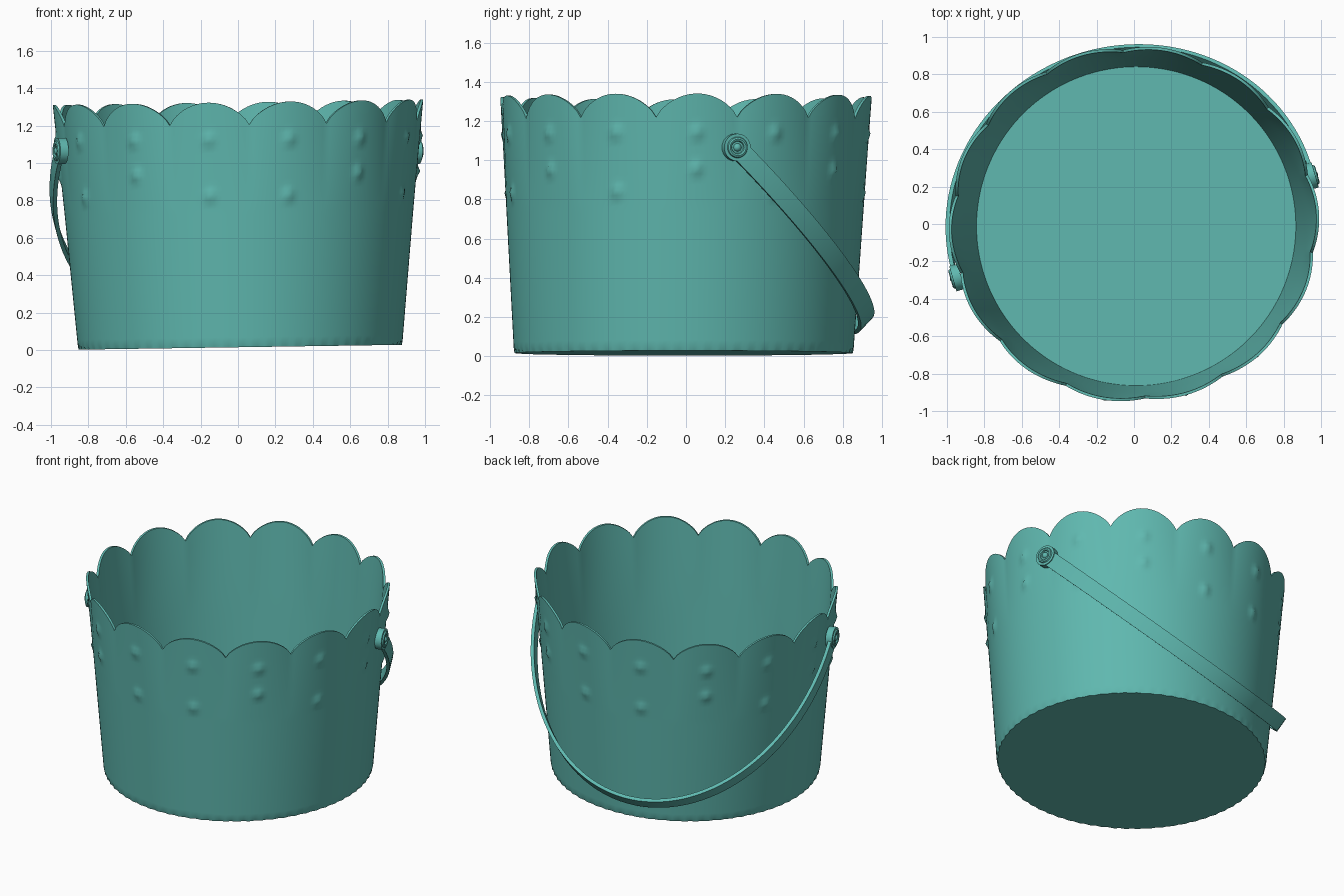
import bpy, bmesh
from math import sin, cos, pi, radians, hypot
from mathutils import Vector

cube = bpy.data.objects.get("Cube")
if cube:
    bpy.data.objects.remove(cube, do_unlink=True)

teal = bpy.data.materials.new("teal")
teal.use_nodes = True
TEAL = (0.115, 0.48, 0.43, 1)
teal.diffuse_color = TEAL
teal.node_tree.nodes["Principled BSDF"].inputs["Base Color"].default_value = TEAL

SCALLOPS, PER = 14, 20          # petals on the rim, columns per petal
COLS, ROWS = SCALLOPS * PER, 48
PHASE = radians(3.5)            # angle of the first notch, from the front
STEP = 2 * pi / SCALLOPS
WALL = 0.015
LOW_BUMP = "HLHLLHL"            # heights of the lower row of bumps


def finish(obj, angle=35):
    obj.data.materials.clear()
    obj.data.materials.append(teal)
    bpy.ops.object.select_all(action="DESELECT")
    obj.select_set(True)
    bpy.context.view_layer.objects.active = obj
    bpy.ops.object.shade_smooth_by_angle(angle=radians(angle))


def from_bmesh(name, bm, angle=35):
    bmesh.ops.recalc_face_normals(bm, faces=bm.faces)
    mesh = bpy.data.meshes.new(name)
    bm.to_mesh(mesh)
    bm.free()
    obj = bpy.data.objects.new(name, mesh)
    bpy.context.collection.objects.link(obj)
    finish(obj, angle)
    return obj


def bridge(bm, rings):
    for a, b in zip(rings, rings[1:]):
        n = len(a)
        for i in range(n):
            bm.faces.new((a[i], a[(i + 1) % n], b[(i + 1) % n], b[i]))


# Bucket: tapered shell with a scalloped rim and small raised bumps
def bump_height(col, z):
    petal, k = divmod(col, PER)
    across = (k / PER - 0.5) * STEP * 0.95
    low = 0.94 if LOW_BUMP[(petal + 4) % 7] == "H" else 0.825
    near = min(hypot(across, z - 1.125), hypot(across, z - low))
    return 0.022 * max(0, 1 - near / 0.05) ** 1.5


def wall_point(col, s, inner):
    theta = PHASE + col * STEP / PER
    p = 2 * (col % PER) / PER - 1
    arch = max(0, 1 - p * p)
    top = 1.205 + 0.12 * arch ** 0.8
    z = (0.04 if inner else 0.015) * (1 - s) + top * s
    f = z / 1.32
    ripple = 0.014 * (arch - 0.6) * max(0, (z - 0.75) / 0.57)
    grow = ripple - (WALL if inner else bump_height(col, z))
    if not inner:
        grow = ripple + bump_height(col, z)
        if s == 0:
            grow += 0.004 * cos(col * pi / 2) - 0.006
    rx = 0.865 + 0.12 * f + grow
    ry = 0.865 + 0.082 * f + grow
    x = rx * sin(theta) + 0.012 * (1 - f)
    y = -ry * cos(theta) - 0.012 * (1 - f)
    return x, y, z + 0.015 * x


bm = bmesh.new()
levels = [(r / ROWS, False) for r in range(ROWS + 1)]
levels += [(r / 12, True) for r in range(12, -1, -1)]
rings = [[bm.verts.new(wall_point(c, s, inner)) for c in range(COLS)]
         for s, inner in levels]
bridge(bm, rings)
bm.faces.new(rings[0])
bm.faces.new(rings[-1])
from_bmesh("bucket", bm, 40)

# Handle: flat band swinging down around the back
centre = Vector((0, -0.015, 1.065))
axis = Vector((cos(radians(16)), sin(radians(16)), 0))
back = Vector((-axis.y, axis.x, 0))
drop = back * 0.93 + Vector((0, 0, -0.91))
normal = axis.cross(drop).normalized()

bm = bmesh.new()
sections = []
for i in range(65):
    t = pi * i / 64
    out = (axis * cos(t) + drop.normalized() * sin(t)).normalized()
    point = centre + axis * 0.992 * cos(t) + drop * sin(t)
    sections.append([bm.verts.new(point + out * a * 0.011 + normal * b * 0.05)
                     for a, b in ((-1, -1), (1, -1), (1, 1), (-1, 1))])
bridge(bm, sections)
bm.faces.new(sections[0])
bm.faces.new(sections[-1])
from_bmesh("handle", bm)

# Pivots: round eyelet, raised ring and rivet head on each side
for side, label in ((1, "left"), (-1, "right")):
    direction = axis * side
    turn = direction.to_track_quat("Z", "Y").to_euler()

    def at(distance):
        return centre + direction * distance

    bpy.ops.mesh.primitive_cylinder_add(vertices=32, radius=0.07, depth=0.045,
                                        location=at(0.985), rotation=turn)
    eyelet = bpy.context.object
    eyelet.name = label + "_eyelet"
    bpy.ops.mesh.primitive_torus_add(major_segments=32, minor_segments=8,
                                     major_radius=0.042, minor_radius=0.012,
                                     location=at(1.008), rotation=turn)
    ring = bpy.context.object
    ring.name = label + "_pivot_ring"
    bpy.ops.mesh.primitive_uv_sphere_add(segments=16, ring_count=8, radius=0.022,
                                         location=at(1.002), rotation=turn)
    rivet = bpy.context.object
    rivet.name = label + "_rivet"
    for part in (eyelet, ring, rivet):
        finish(part)
